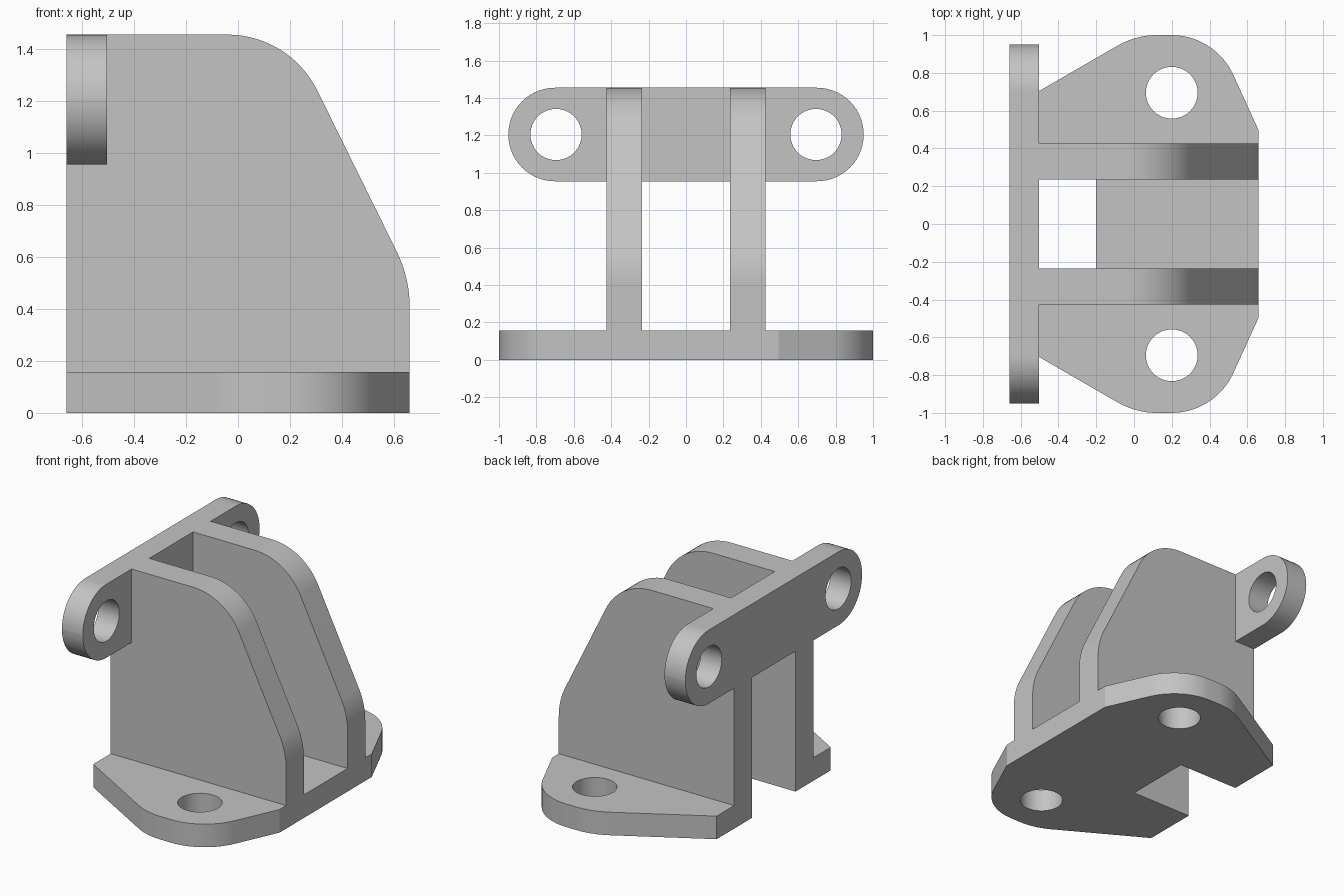
import bpy, bmesh, math
from mathutils import Vector

if "Cube" in bpy.data.objects:
    bpy.data.objects.remove(bpy.data.objects["Cube"], do_unlink=True)

THICK = 0.157                 # base and bar thickness
BACK, FRONT, TOP = -0.66, 0.66, 1.455
INNER, OUTER = 0.235, 0.425   # inside and outside of each side plate
HOLE_Y, HOLE_R = 0.695, 0.137

grey = bpy.data.materials.new("light grey")
grey.use_nodes = True
grey.diffuse_color = (0.55, 0.55, 0.55, 1)
grey.node_tree.nodes["Principled BSDF"].inputs["Base Color"].default_value = grey.diffuse_color


def rounded(corners, steps=14):
    """Outline of a polygon given as (u, v, fillet radius) corners."""
    outline = []
    for i, (u, v, r) in enumerate(corners):
        p = Vector((u, v))
        if r == 0:
            outline.append(p)
            continue
        a = (Vector(corners[i - 1][:2]) - p).normalized()
        b = (Vector(corners[(i + 1) % len(corners)][:2]) - p).normalized()
        half = a.angle(b) / 2
        centre = p + (a + b).normalized() * r / math.sin(half)
        start = p + a * r / math.tan(half) - centre
        end = p + b * r / math.tan(half) - centre
        sweep = start.angle(end)
        for k in range(steps + 1):
            t = k / steps
            outline.append(centre + (start * math.sin((1 - t) * sweep)
                                     + end * math.sin(t * sweep)) / math.sin(sweep))
    return outline


def prism(name, outline, low, high, place):
    """Extrude an outline from low to high; place maps (u, v, depth) to xyz."""
    bm = bmesh.new()
    face = bm.faces.new([bm.verts.new(place(p.x, p.y, low)) for p in outline])
    new = bmesh.ops.extrude_face_region(bm, geom=[face])["geom"]
    shift = Vector(place(0, 0, high)) - Vector(place(0, 0, low))
    bmesh.ops.translate(bm, vec=shift, verts=[g for g in new if isinstance(g, bmesh.types.BMVert)])
    bmesh.ops.recalc_face_normals(bm, faces=bm.faces)
    mesh = bpy.data.meshes.new(name)
    bm.to_mesh(mesh)
    bm.free()
    mesh.materials.append(grey)
    obj = bpy.data.objects.new(name, mesh)
    bpy.context.collection.objects.link(obj)
    return obj


def circle(u, v, n=64):
    return [Vector((u + HOLE_R * math.cos(math.tau * k / n),
                    v + HOLE_R * math.sin(math.tau * k / n))) for k in range(n)]


def on_xy(u, v, d): return (u, v, d)
def on_xz(u, v, d): return (u, d, v)
def on_yz(u, v, d): return (d, u, v)


# Base plate with rounded lobes and a slot open at the back
half = [(-0.2, INNER, 0), (BACK, INNER, 0), (BACK, 0.613, 0),
        (0.01, 1, 0.42), (0.43, 1, 0.36), (FRONT, 0.495, 0)]
mirrored = [(u, -v, r) for u, v, r in reversed(half)]
bracket = prism("bracket", rounded(half + mirrored), 0, THICK, on_xy)

# Two upright side plates with sloped, rounded front edges
side = rounded([(BACK, 0, 0), (FRONT, 0, 0), (FRONT, 0.52, 0.47),
                (0.199, TOP, 0.386), (BACK, TOP, 0)])
added = [prism("right_side_plate", side, -OUTER, -INNER, on_xz),
         prism("left_side_plate", side, INNER, OUTER, on_xz)]

# Cross bar with round ends
low = TOP - 0.5
bar = rounded([(-0.95, low, 0.2499), (0.95, low, 0.2499),
               (0.95, TOP, 0.2499), (-0.95, TOP, 0.2499)])
added.append(prism("cross_bar", bar, BACK, BACK + THICK, on_yz))

# Bolt holes through the lobes and the bar ends
cut = []
for s in (-1, 1):
    cut.append(prism("base_hole", circle(0.2, s * HOLE_Y), -0.1, THICK + 0.1, on_xy))
    cut.append(prism("bar_hole", circle(s * HOLE_Y, TOP - 0.25), BACK - 0.1, BACK + THICK + 0.1, on_yz))

# Merge into one solid
bpy.context.view_layer.objects.active = bracket
for operation, parts in (("UNION", added), ("DIFFERENCE", cut)):
    for part in parts:
        mod = bracket.modifiers.new(part.name, "BOOLEAN")
        mod.operation, mod.solver, mod.object = operation, "EXACT", part
        bpy.ops.object.modifier_apply(modifier=mod.name)
        bpy.data.objects.remove(part, do_unlink=True)

# Smooth the curved edges and keep the flats flat
bpy.ops.object.select_all(action="DESELECT")
bracket.select_set(True)
bpy.ops.object.shade_smooth_by_angle(angle=math.radians(20))
bracket.modifiers.new("flat faces", "WEIGHTED_NORMAL").keep_sharp = True
